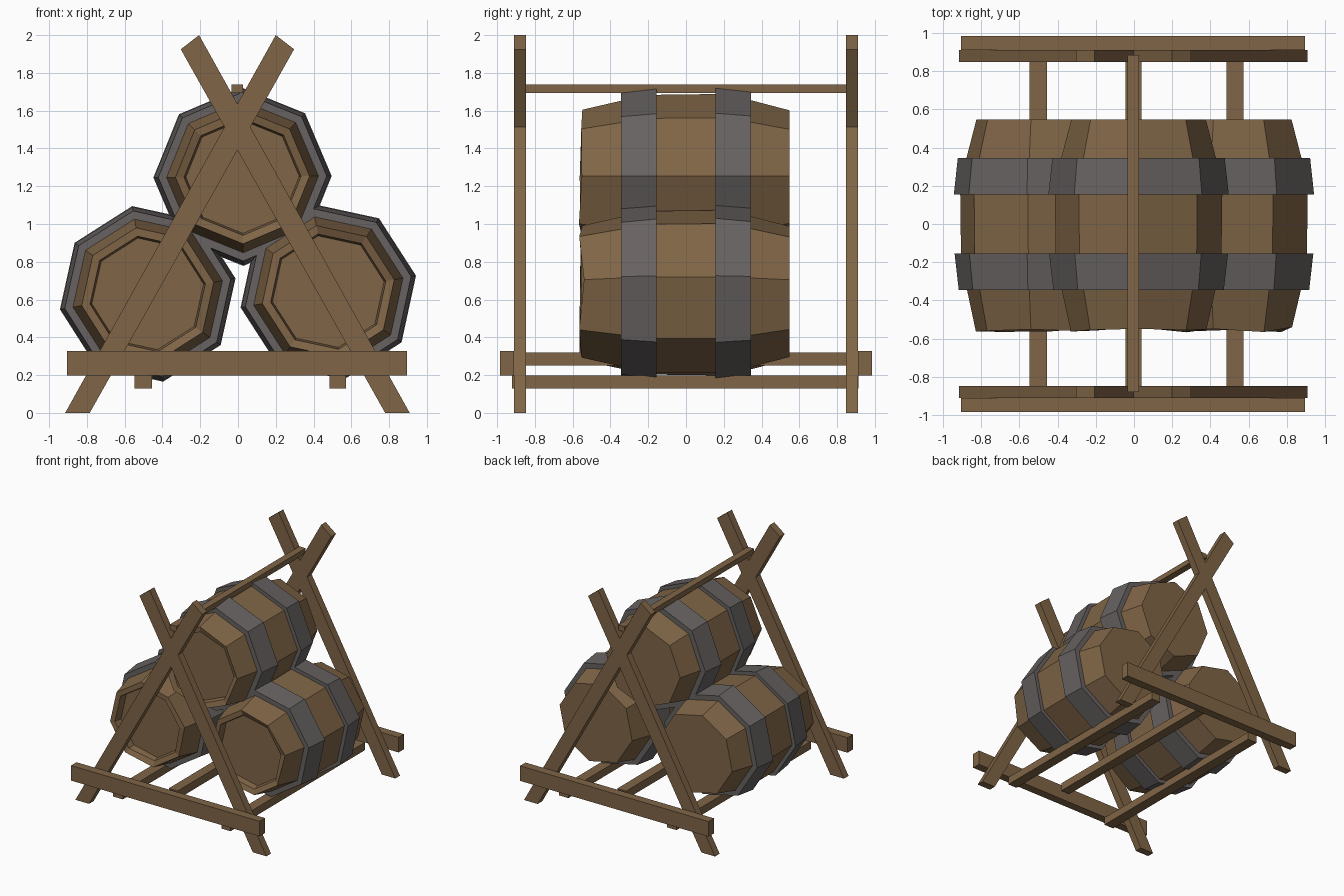
import bpy, bmesh, math, random

if "Cube" in bpy.data.objects:
    bpy.data.objects.remove(bpy.data.objects["Cube"])

random.seed(4)


def material(name, rgb):
    m = bpy.data.materials.new(name)
    m.diffuse_color = (*rgb, 1)
    m.use_nodes = True
    m.node_tree.nodes["Principled BSDF"].inputs["Base Color"].default_value = m.diffuse_color
    return m


WOOD = material("brown wood", (0.215, 0.130, 0.062))
IRON = material("grey iron", (0.135, 0.122, 0.120))


def finish(bm, name, mat):
    bmesh.ops.recalc_face_normals(bm, faces=bm.faces)
    me = bpy.data.meshes.new(name)
    bm.to_mesh(me)
    bm.free()
    me.materials.append(mat)
    ob = bpy.data.objects.new(name, me)
    bpy.context.collection.objects.link(ob)
    return ob


def prism(name, outline, y0, y1, mat=WOOD):
    """Extrude an (x, z) outline along y."""
    bm = bmesh.new()
    a = [bm.verts.new((x, y0, z)) for x, z in outline]
    b = [bm.verts.new((x, y1, z)) for x, z in outline]
    bm.faces.new(a)
    bm.faces.new(b)
    for i in range(len(a)):
        j = (i + 1) % len(a)
        bm.faces.new((a[i], a[j], b[j], b[i]))
    return finish(bm, name, mat)


def beam(name, x0, x1, y0, y1, z0, z1):
    return prism(name, [(x0, z0), (x1, z0), (x1, z1), (x0, z1)], y0, y1)


def lathe(name, profile, cx, cz, turn, mat, closed, ragged=()):
    """Eight-sided revolve of a (y, radius) profile about a y axis."""
    bm = bmesh.new()
    rings = []
    for k, (y, r) in enumerate(profile):
        ring = []
        for i in range(8):
            t = turn + i * math.pi / 4
            dy = random.uniform(-0.018, 0.014) if k in ragged else 0
            ring.append(bm.verts.new((cx + r * math.cos(t), y + dy, cz + r * math.sin(t))))
        rings.append(ring)
    pairs = list(zip(rings, rings[1:]))
    if closed:
        pairs.append((rings[-1], rings[0]))
    else:
        bm.faces.new(rings[0])
        bm.faces.new(rings[-1])
    for p, q in pairs:
        for i in range(8):
            j = (i + 1) % 8
            bm.faces.new((p[i], p[j], q[j], q[i]))
    return finish(bm, name, mat)


# Crossed legs and foot beam at each end
leg = [(-0.915, 0), (-0.785, 0), (0.297, 1.925), (0.2, 2.0)]
mirrored = [(-0.006 - x, z) for x, z in leg]
for end, y0, y1, b0, b1 in (("front", -0.911, -0.848, -0.985, -0.911),
                            ("back", 0.848, 0.911, 0.911, 0.985)):
    prism(end + "_leg_rising_right", leg, y0, y1)
    prism(end + "_leg_rising_left", mirrored, y0, y1)
    beam(end + "_foot_beam", -0.905, 0.895, b0, b1, 0.197, 0.327)

# Long rails joining the two ends
beam("left_rail", -0.548, -0.456, -0.92, 0.912, 0.13, 0.197)
beam("right_rail", 0.485, 0.573, -0.92, 0.912, 0.13, 0.197)
beam("middle_rail", -0.045, 0.04, -0.88, 0.88, 0.25, 0.32)
beam("ridge_pole", -0.034, 0.027, -0.88, 0.885, 1.693, 1.738)

# Barrels: recessed front lid, flat back, two flared hoops
body = [(-0.49, 0.30), (-0.545, 0.31), (-0.55, 0.355), (-0.345, 0.402), (-0.155, 0.434),
        (0.155, 0.438), (0.345, 0.405), (0.547, 0.352)]
front_hoop = [(-0.345, 0.398), (-0.345, 0.446), (-0.155, 0.468), (-0.155, 0.43)]
back_hoop = [(0.345, 0.401), (0.345, 0.451), (0.155, 0.472), (0.155, 0.434)]
for side, cx, cz, turn in (("left", -0.478, 0.63, 10), ("right", 0.478, 0.642, 10.3),
                           ("top", 0.024, 1.25, 0.5)):
    t = math.radians(turn)
    lathe(side + "_barrel", body, cx, cz, t, WOOD, False, ragged=(1, 2))
    lathe(side + "_front_hoop", front_hoop, cx, cz, t, IRON, True)
    lathe(side + "_back_hoop", back_hoop, cx, cz, t, IRON, True)
